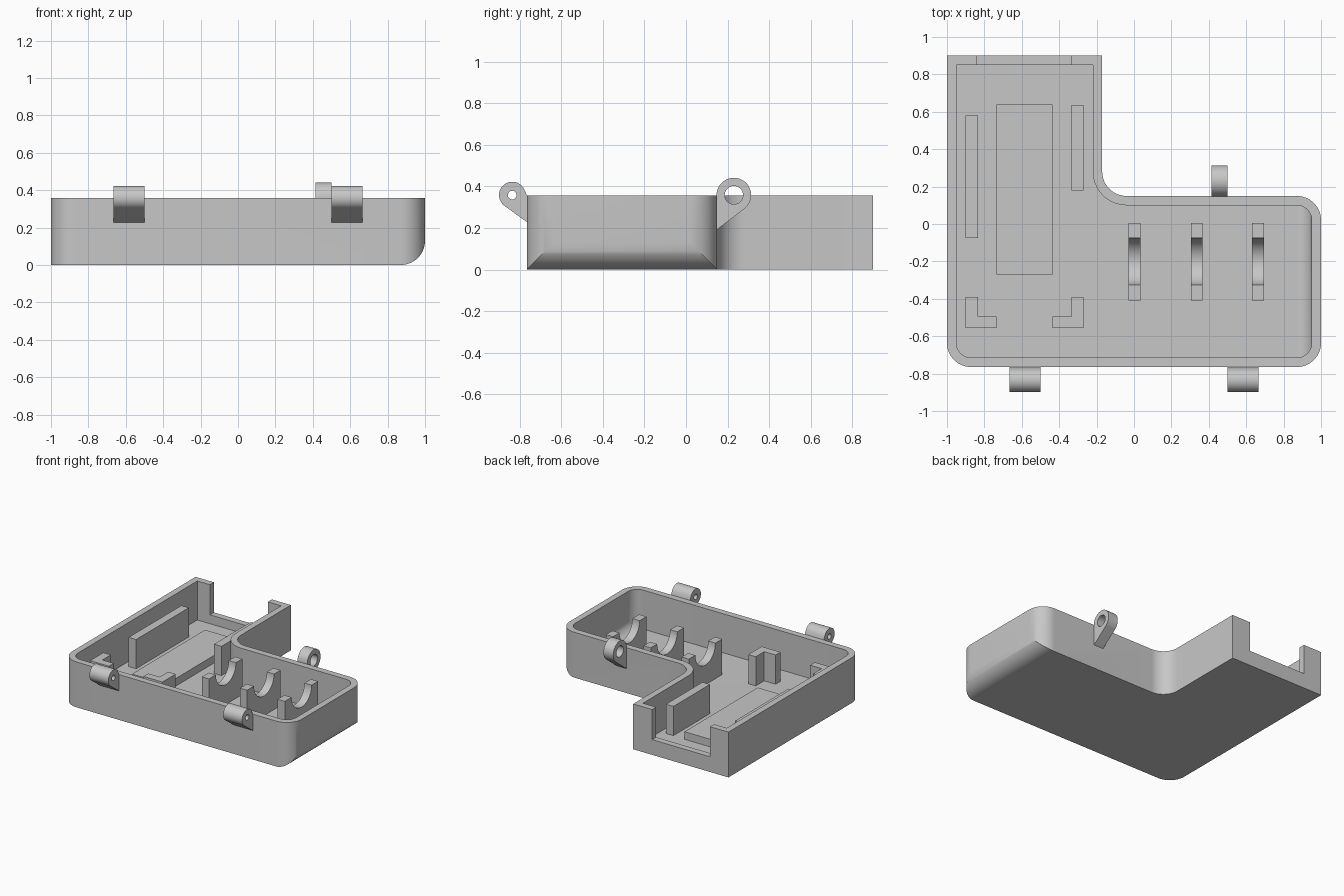
import bpy, bmesh
from math import sin, cos, pi, radians
from mathutils import Vector
from mathutils.geometry import convex_hull_2d

cube = bpy.data.objects.get("Cube")
if cube:
    bpy.data.objects.remove(cube, do_unlink=True)

grey = bpy.data.materials.new("plain grey")
grey.use_nodes = True
grey.diffuse_color = (0.57, 0.57, 0.57, 1)
grey.node_tree.nodes["Principled BSDF"].inputs["Base Color"].default_value = grey.diffuse_color
parts = []


def prism(name, outline, axis, lo, hi):
    """Extrude a 2D outline along an axis: X takes (y, z), Y takes (x, z), Z takes (x, y)."""
    place = {"X": lambda a, b, t: (t, a, b),
             "Y": lambda a, b, t: (a, t, b),
             "Z": lambda a, b, t: (a, b, t)}[axis]
    bm = bmesh.new()
    rings = [[bm.verts.new(place(a, b, t)) for a, b in outline] for t in (lo, hi)]
    bm.faces.new(rings[0])
    bm.faces.new(rings[1])
    n = len(outline)
    for i in range(n):
        j = (i + 1) % n
        bm.faces.new((rings[0][i], rings[0][j], rings[1][j], rings[1][i]))
    bmesh.ops.recalc_face_normals(bm, faces=bm.faces)
    mesh = bpy.data.meshes.new(name)
    bm.to_mesh(mesh)
    bm.free()
    mesh.materials.append(grey)
    obj = bpy.data.objects.new(name, mesh)
    bpy.context.collection.objects.link(obj)
    parts.append(obj)
    return obj


def rect(a0, a1, b0, b1):
    return [(a0, b0), (a1, b0), (a1, b1), (a0, b1)]


def circle(a, b, r, n=48):
    return [(a + r * cos(2 * pi * i / n), b + r * sin(2 * pi * i / n)) for i in range(n)]


def rounded(corners, steps=14):
    """Outline from (a, b, radius) right-angled corners."""
    out = []
    for i, (a, b, r) in enumerate(corners):
        p = Vector((a, b))
        if r == 0:
            out.append((a, b))
            continue
        u = (Vector(corners[i - 1][:2]) - p).normalized()
        v = (Vector(corners[(i + 1) % len(corners)][:2]) - p).normalized()
        for k in range(steps + 1):
            t = pi / 2 * k / steps
            out.append(tuple(p + r * (u * (1 - sin(t)) + v * (1 - cos(t)))))
    return out


def boolean(obj, cutter, operation="DIFFERENCE"):
    """Apply a boolean and discard the cutter."""
    mod = obj.modifiers.new("cut", "BOOLEAN")
    mod.operation, mod.object, mod.solver = operation, cutter, "EXACT"
    bpy.context.view_layer.update()
    mesh = bpy.data.meshes.new_from_object(obj.evaluated_get(bpy.context.evaluated_depsgraph_get()))
    obj.modifiers.clear()
    obj.data = mesh
    parts.remove(cutter)
    bpy.data.objects.remove(cutter, do_unlink=True)


def tray_solid(name, inset, top):
    """L-shaped block whose +x lower edge is rounded; inset shrinks it."""
    d, r = inset, 0.13 - inset
    plan = rounded([(-1 + d, -0.765 + d, r), (1 - d, -0.765 + d, r), (1 - d, 0.15 - d, r),
                    (-0.17 - d, 0.15 - d, 0.13 + d), (-0.17 - d, 0.9 - d, 0), (-1 + d, 0.9 - d, 0)])
    side = rounded([(-2, d, 0), (1 - d, d, r), (1 - d, 2, 0), (-2, 2, 0)])
    solid = prism(name, plan, "Z", d - 0.1 if d else 0, top)
    if d:
        side = rounded([(-2, d, 0), (1 - d, d, r), (1 - d, 2, 0), (-2, 2, 0)])
    else:
        side = rounded([(-2, -1, 0), (0.5, -1, 0), (0.5, 0, 0), (1, 0, r), (1, 2, 0), (-2, 2, 0)])
    boolean(solid, prism("side_profile", side, "Y", -2, 2), "INTERSECT")
    return solid


# Hollow tray with a notch in the back wall
tray = tray_solid("tray_shell", 0, 0.357)
boolean(tray, tray_solid("cavity", 0.05, 0.6))
boolean(tray, prism("notch", rect(-0.84, -0.335, 0.12, 0.6), "Y", 0.82, 1))

# Raised pad and guide rails on the floor
FLOOR, RAIL = 0.04, 0.28
prism("raised_pad", rect(-0.735, -0.435, -0.27, 0.64), "Z", FLOOR, 0.11)
prism("left_rail", rect(-0.9, -0.835, -0.075, 0.58), "Z", FLOOR, RAIL)
prism("right_rail", rect(-0.335, -0.27, 0.18, 0.635), "Z", FLOOR, RAIL)

# Mirrored corner brackets
for name, s in (("left_bracket", -1), ("right_bracket", 1)):
    shape = [(0.15, -0.555), (0.315, -0.555), (0.315, -0.39),
             (0.25, -0.39), (0.25, -0.495), (0.15, -0.495)]
    prism(name, [(-0.585 + s * a, b) for a, b in shape], "Z", FLOOR, RAIL)

# Cradles with a half-round seat
for i, x in enumerate((0.003, 0.335, 0.663)):
    top = 0.33
    seat = [(-0.2 + 0.125 * cos(t), top - 0.125 * sin(t)) for t in (pi * k / 28 for k in range(29))]
    outline = [(-0.41, FLOOR), (0.005, FLOOR), (0.005, top)] + seat + [(-0.41, top)]
    prism(f"cradle_{i + 1}", outline, "X", x - 0.0315, x + 0.0315)


# Teardrop lugs with a pin hole
def lug(name, x0, x1, y, r, hole, wall, foot):
    pts = circle(y, 0.358, r) + [(wall, foot), (wall, 0.35)]
    obj = prism(name, [pts[i] for i in convex_hull_2d(pts)], "X", x0, x1)
    boolean(obj, prism("pin_hole", circle(y, 0.358, hole, 32), "X", x0 - 0.1, x1 + 0.1))


lug("front_right_lug", -0.665, -0.5, -0.835, 0.064, 0.021, -0.762, 0.226)
lug("front_left_lug", 0.5, 0.665, -0.835, 0.064, 0.021, -0.762, 0.226)
lug("back_lug", 0.415, 0.5, 0.23, 0.083, 0.044, 0.147, 0.19)

# Smooth the curves, keep edges crisp
bpy.ops.object.select_all(action="DESELECT")
for obj in parts:
    obj.select_set(True)
bpy.context.view_layer.objects.active = tray
bpy.ops.object.shade_smooth_by_angle(angle=radians(30))
